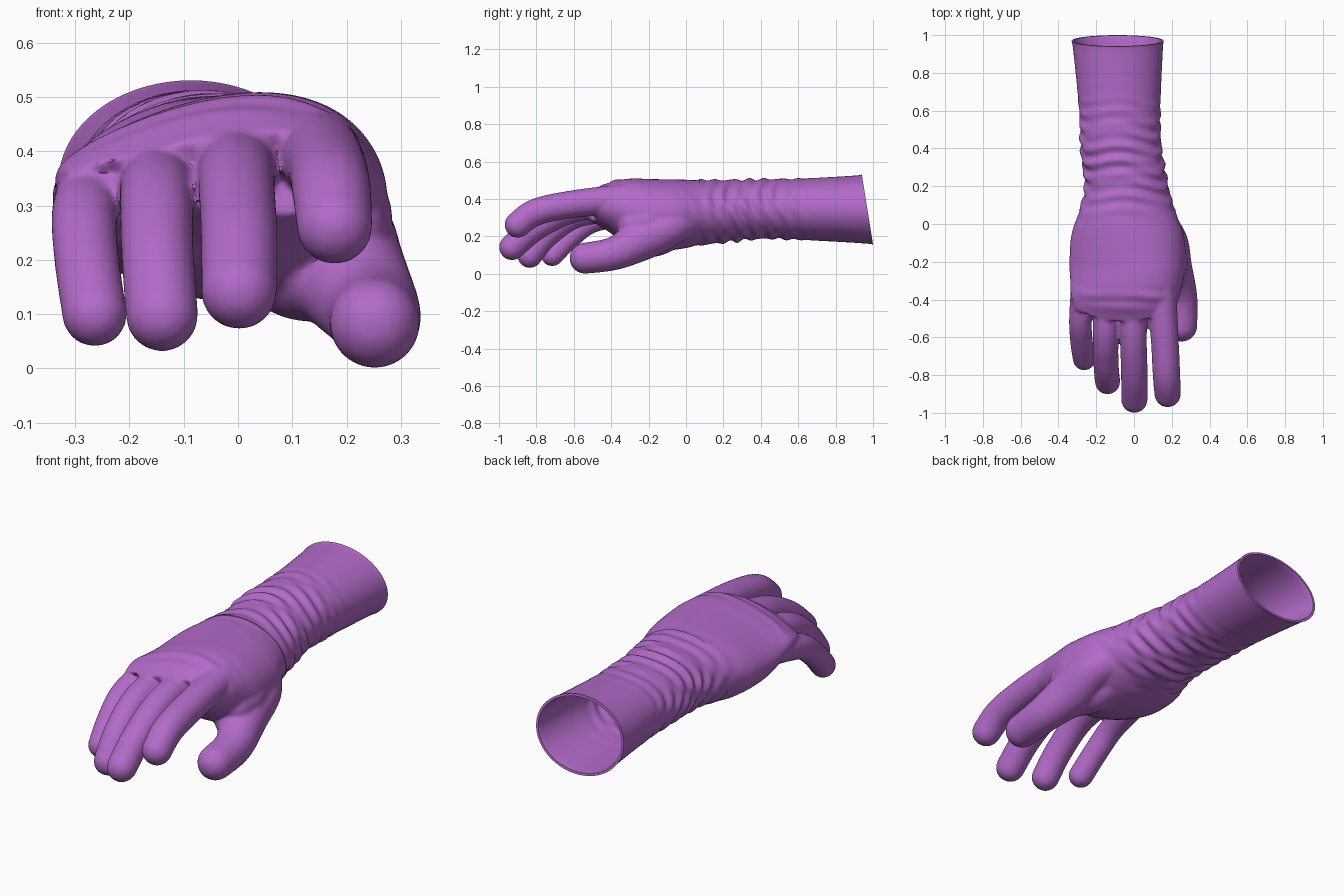
import bpy, bmesh
from math import sin, cos, pi, exp
from mathutils import Vector

cube = bpy.data.objects.get("Cube")
if cube:
    bpy.data.objects.remove(cube, do_unlink=True)

purple = bpy.data.materials.new("purple_rubber")
purple.use_nodes = True
COLOUR = (0.45, 0.145, 0.58, 1)
purple.diffuse_color = COLOUR
purple.node_tree.nodes["Principled BSDF"].inputs["Base Color"].default_value = COLOUR

# Cross-sections along the arm: y, left x, right x, bottom z, top z
BODY = [
    (0.97, -0.332, 0.157, 0.155, 0.532),
    (0.93, -0.32, 0.15, 0.165, 0.522),
    (0.60, -0.287, 0.136, 0.185, 0.505),
    (0.40, -0.278, 0.142, 0.19, 0.502),
    (0.20, -0.257, 0.177, 0.17, 0.497),
    (0.08, -0.285, 0.213, 0.155, 0.50),
    (-0.05, -0.33, 0.262, 0.13, 0.503),
    (-0.20, -0.342, 0.275, 0.125, 0.502),
    (-0.32, -0.338, 0.26, 0.165, 0.50),
    (-0.42, -0.335, 0.243, 0.235, 0.48),
    (-0.52, -0.315, 0.22, 0.295, 0.425),
]

# Finger centre lines from base to tip: x, y, z, radius
FINGERS = [
    [(0.143, -0.33, 0.40, 0.08), (0.162, -0.60, 0.373, 0.074),
     (0.172, -0.80, 0.33, 0.073), (0.178, -0.90, 0.262, 0.07)],
    [(-0.002, -0.33, 0.385, 0.076), (-0.003, -0.60, 0.345, 0.071),
     (0.002, -0.80, 0.25, 0.071), (0.002, -0.93, 0.142, 0.07)],
    [(-0.147, -0.33, 0.355, 0.072), (-0.15, -0.58, 0.315, 0.068),
     (-0.148, -0.74, 0.21, 0.067), (-0.14, -0.835, 0.098, 0.067)],
    [(-0.262, -0.30, 0.33, 0.07), (-0.283, -0.50, 0.28, 0.061),
     (-0.278, -0.62, 0.195, 0.06), (-0.264, -0.715, 0.1, 0.06)],
]
THUMB = [
    # Thumb, pad at its root, and web up to the index knuckle
    [(0.10, 0.06, 0.30, 0.075), (0.18, -0.08, 0.25, 0.10), (0.193, -0.22, 0.19, 0.113),
     (0.245, -0.38, 0.11, 0.09), (0.252, -0.54, 0.083, 0.083)],
    [(0.04, 0.02, 0.27, 0.08), (0.10, -0.15, 0.195, 0.098), (0.16, -0.27, 0.17, 0.085)],
    [(0.10, -0.04, 0.33, 0.09), (0.18, -0.18, 0.285, 0.10), (0.19, -0.28, 0.26, 0.085)],
]


def spline(points, t):
    """Smooth curve through the points, t from 0 to 1."""
    n = len(points) - 1
    s = min(max(t, 0), 1) * n
    i = min(int(s), n - 1)
    f = s - i
    p = [Vector(points[min(max(k, 0), n)]) for k in range(i - 1, i + 3)]
    return p[1] + 0.5 * f * (p[2] - p[0] + f * (
        2 * p[0] - 5 * p[1] + 4 * p[2] - p[3] + f * (3 * (p[1] - p[2]) + p[3] - p[0])))


def section_at(y):
    """Body section at a given y, by bisection along the spline."""
    lo, hi = 0.0, 1.0
    for _ in range(30):
        mid = (lo + hi) / 2
        if spline(BODY, mid)[0] > y:
            lo = mid
        else:
            hi = mid
    return spline(BODY, lo)


def wrinkle(y, a):
    """Slanted folds round the wrist and forearm, fainter ones at the knuckles."""
    wrist = 0.006 * exp(-((y - 0.27) / 0.18) ** 2) + 0.003 * exp(-((y - 0.52) / 0.12) ** 2)
    knuckle = 0.004 * exp(-((y + 0.40) / 0.06) ** 2) * max(0, sin(a))
    fold = abs(sin(36 * y + 1.8 * sin(a + 0.5) + 1.1 * sin(3 * a)))
    fine = sin(95 * y + 2.6 * cos(2 * a) + 3 * sin(a))
    return (wrist + knuckle) * (1.2 - 2 * fold * fold + 0.6 * fine)


def body_ring(y, grow=0.0, count=72):
    _, x0, x1, z0, z1 = section_at(y)
    cx, cz = (x0 + x1) / 2, (z0 + z1) / 2
    slope = 0.17 * min(max((0.05 - y) / 0.3, 0), 1)    # hand is thicker on the thumb side
    slant = 0.16 * min(max((y - 0.6) / 0.37, 0), 1)    # rim is cut at a slant
    arch = 0.9 * min(max((-0.25 - y) / 0.27, 0), 1)    # knuckle line curves back at the sides
    ring = []
    for k in range(count):
        a = 2 * pi * k / count
        c, s = cos(a), sin(a)
        w = grow + wrinkle(y, a)
        x = c * ((x1 - x0) / 2 + w)
        z = cz + s * ((z1 - z0) / 2 + w) + slope * x * s
        ring.append((cx + x, y + slant * (cz - z) + arch * x * x, z))
    return ring


def finger_rings(path, count=24):
    steps = 24
    spots = [spline(path, i / steps) for i in range(steps + 1)]
    stations = []
    for i, p in enumerate(spots):
        ahead = spots[min(i + 1, steps)].xyz - spots[max(i - 1, 0)].xyz
        stations.append((p.xyz, p[3], ahead.normalized()))
    tip, radius, ahead = stations[-1]
    for i in range(1, 8):      # rounded fingertip
        a = i * pi / 16
        stations.append((tip + ahead * radius * sin(a), radius * cos(a), ahead))
    rings = []
    for centre, r, ahead in stations:
        up = Vector((1, 0, 0)).cross(ahead).normalized()
        side = ahead.cross(up)
        rings.append([centre + r * (side * cos(2 * pi * k / count) + up * sin(2 * pi * k / count))
                      for k in range(count)])
    return rings


def loft(bm, rings, caps=True):
    loops = [[bm.verts.new(p) for p in ring] for ring in rings]
    n = len(loops[0])
    for a, b in zip(loops, loops[1:]):
        for k in range(n):
            bm.faces.new((a[k], a[(k + 1) % n], b[(k + 1) % n], b[k]))
    if caps:
        for loop in (loops[0], loops[-1]):
            centre = bm.verts.new(sum((v.co for v in loop), Vector()) / n)
            for k in range(n):
                bm.faces.new((loop[k], loop[(k + 1) % n], centre))


def finish(bm, name):
    bmesh.ops.recalc_face_normals(bm, faces=bm.faces)
    mesh = bpy.data.meshes.new(name)
    bm.to_mesh(mesh)
    bm.free()
    mesh.materials.append(purple)
    obj = bpy.data.objects.new(name, mesh)
    bpy.context.collection.objects.link(obj)
    return obj


def make_active(obj):
    bpy.ops.object.select_all(action='DESELECT')
    obj.select_set(True)
    bpy.context.view_layer.objects.active = obj


# Hand: palm, fingers and thumb fused into one skin
bm = bmesh.new()
loft(bm, [body_ring(0.12 - 0.64 * i / 70) for i in range(71)])
for path in FINGERS + THUMB:
    loft(bm, finger_rings(path))
hand = finish(bm, "glove_hand")
remesh = hand.modifiers.new("fuse", 'REMESH')
remesh.mode = 'VOXEL'
remesh.voxel_size = 0.008
relax = hand.modifiers.new("relax", 'SMOOTH')
relax.factor = 0.5
relax.iterations = 10
make_active(hand)
bpy.ops.object.convert(target='MESH')
hand.data.materials.clear()
hand.data.materials.append(purple)
bpy.ops.object.shade_smooth_by_angle(angle=0.6)

# Sleeve: wrinkled outside, open rim and inner lining
bm = bmesh.new()
levels = [0.97 - 0.9 * i / 110 for i in range(111)]
outer = [body_ring(y, 0.003) for y in levels]
inner = [body_ring(y, -0.009) for y in levels]
loft(bm, outer[::-1] + inner + [outer[-1]], caps=False)
bmesh.ops.remove_doubles(bm, verts=bm.verts, dist=0.00001)
sleeve = finish(bm, "glove_sleeve")
make_active(sleeve)
bpy.ops.object.shade_smooth_by_angle(angle=0.6)
